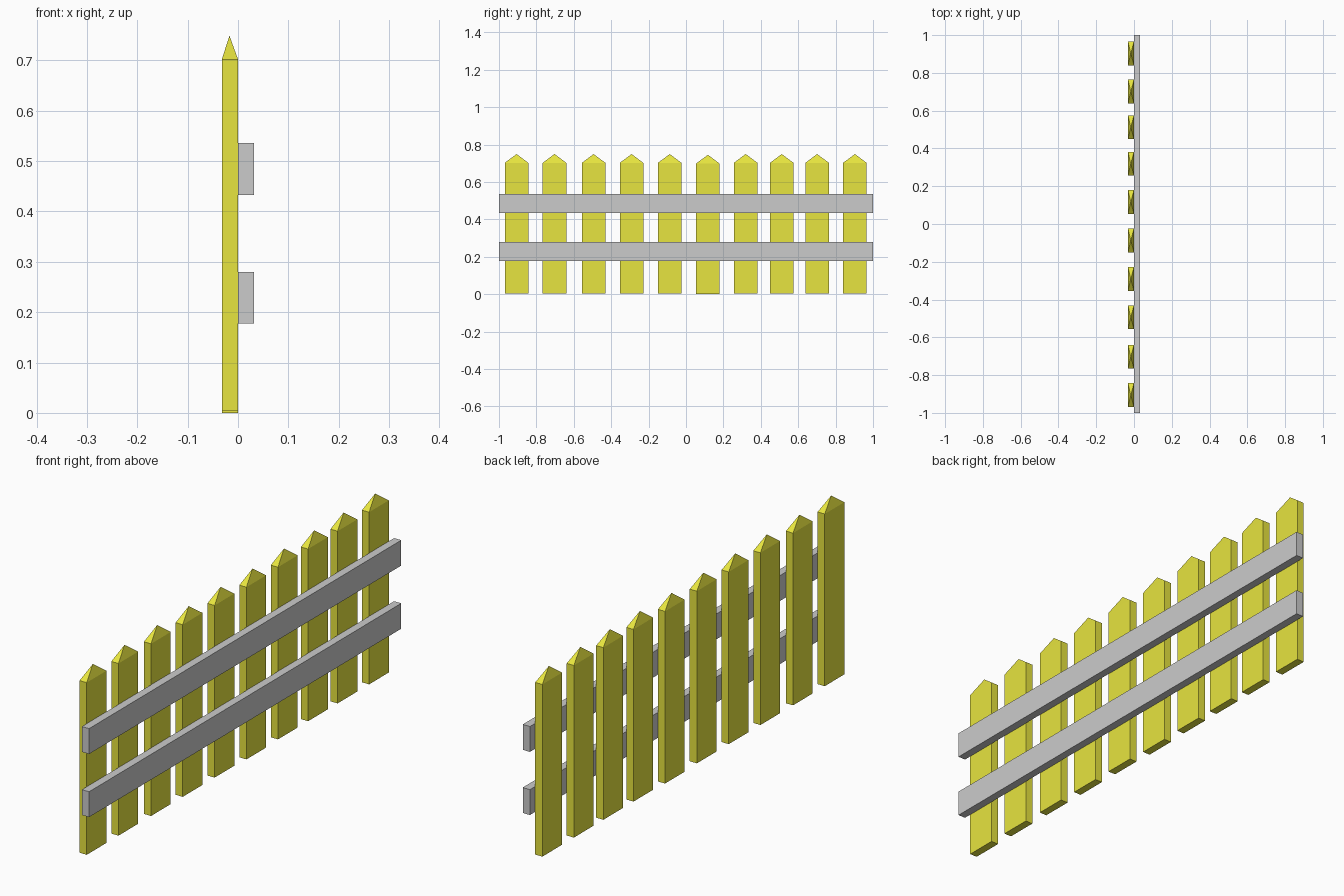
import bpy, bmesh

if "Cube" in bpy.data.objects:
    bpy.data.objects.remove(bpy.data.objects["Cube"])

paint = bpy.data.materials.new("yellow_paint")
paint.diffuse_color = (0.8, 0.78, 0.05, 1)
paint.use_nodes = True
paint.node_tree.nodes["Principled BSDF"].inputs["Base Color"].default_value = paint.diffuse_color


def box(bm, x0, x1, y0, y1, z0, z1):
    """Add a box between two corners and return its vertices."""
    verts = bmesh.ops.create_cube(bm, size=1)["verts"]
    for v in verts:
        v.co.x = x1 if v.co.x > 0 else x0
        v.co.y = y1 if v.co.y > 0 else y0
        v.co.z = z1 if v.co.z > 0 else z0
    return verts


def finish(bm, name, material=None):
    mesh = bpy.data.meshes.new(name)
    bm.to_mesh(mesh)
    bm.free()
    obj = bpy.data.objects.new(name, mesh)
    bpy.context.collection.objects.link(obj)
    if material:
        mesh.materials.append(material)
    return obj


def picket(name, y, z):
    """Flat board with a four-sided pointed top."""
    bm = bmesh.new()
    box(bm, -0.032, 0.0, y - 0.063, y + 0.063, z, z + 0.698)
    bm.faces.ensure_lookup_table()
    top = max(bm.faces, key=lambda f: f.calc_center_median().z)
    tip = bmesh.ops.poke(bm, faces=[top])["verts"][0]
    tip.co = (-0.017, y, z + 0.745)
    finish(bm, name, paint)


# Pickets, slightly unevenly spaced, one set a touch lower
centres = [-0.906, -0.703, -0.494, -0.291, -0.087,
           0.117, 0.319, 0.512, 0.701, 0.903]
for i, y in enumerate(centres):
    picket(f"picket_{i + 1}", y, 0.0 if i == 5 else 0.004)

# Horizontal rails
for name, z in (("lower_rail", 0.177), ("upper_rail", 0.433)):
    bm = bmesh.new()
    box(bm, 0.0, 0.032, -1, 1, z, z + 0.103)
    finish(bm, name)
